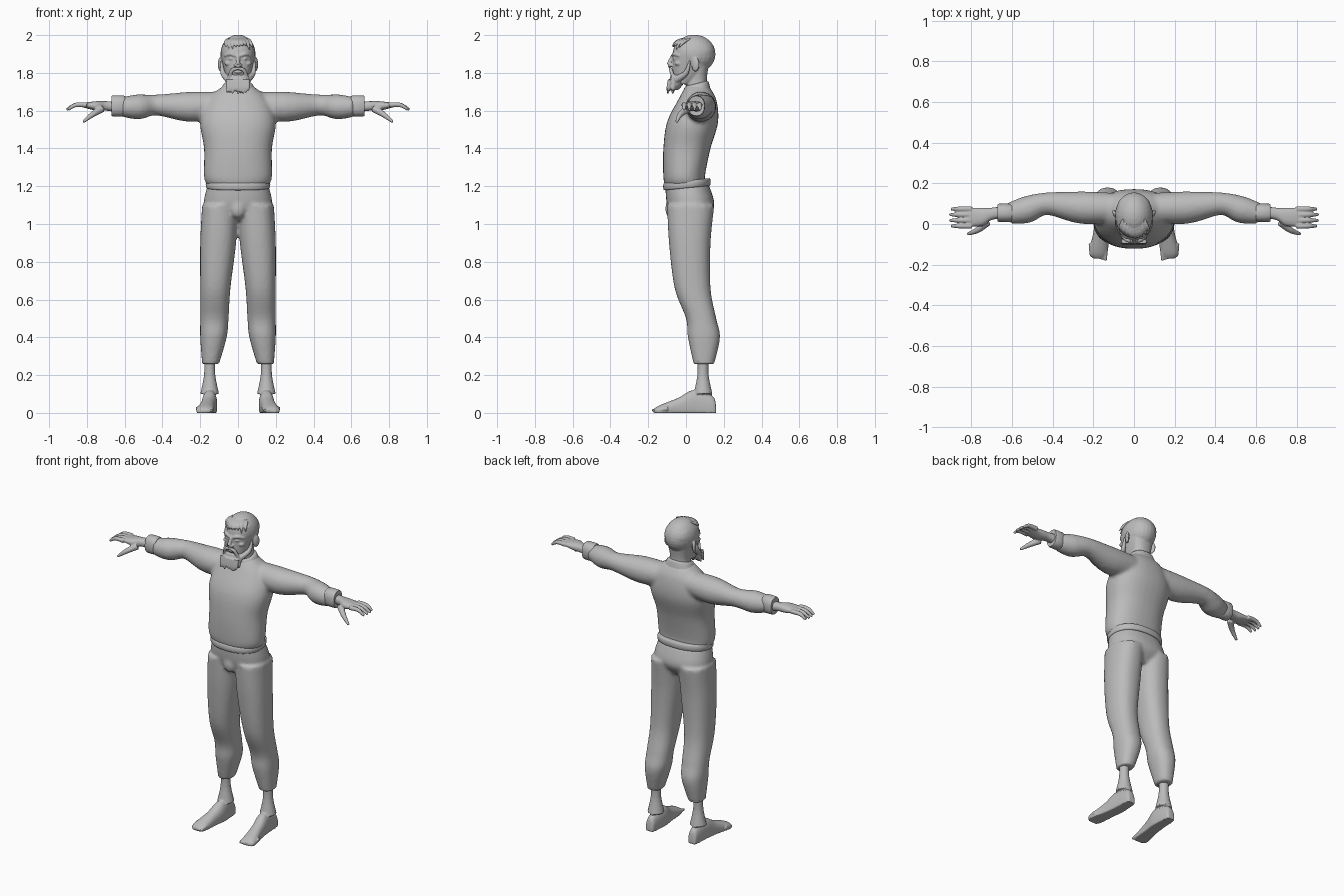
import bpy, bmesh, math, random
from mathutils import Vector, Matrix

random.seed(4)
cube = bpy.data.objects.get("Cube")
if cube:
    bpy.data.objects.remove(cube, do_unlink=True)

GREY = (.5, .5, .5, 1)
grey = bpy.data.materials.new("plain grey")
grey.use_nodes = True
grey.diffuse_color = GREY
grey.node_tree.nodes["Principled BSDF"].inputs["Base Color"].default_value = GREY


def spline(rows, steps):
    """Smooth interpolation through rows of numbers."""
    result = []
    for index in range(len(rows) - 1):
        before, start = rows[max(index - 1, 0)], rows[index]
        end, after = rows[index + 1], rows[min(index + 2, len(rows) - 1)]
        for step in range(steps):
            t = step / steps
            result.append([q + t / 2 * (r - p + t * (2*p - 5*q + 4*r - s + t * (3*q - p - 3*r + s)))
                           for p, q, r, s in zip(before, start, end, after)])
    return result + [list(rows[-1])]


def skin(bm, outlines):
    """Join rings of points into a capped tube."""
    rings = [[bm.verts.new(point) for point in outline] for outline in outlines]
    for lower, upper in zip(rings, rings[1:]):
        for i in range(len(lower)):
            bm.faces.new((lower[i - 1], lower[i], upper[i], upper[i - 1]))
    bm.faces.new(rings[0][::-1])
    bm.faces.new(rings[-1])


def circle(count):
    angles = [2 * math.pi * i / count for i in range(count)]
    return [(math.cos(angle), math.sin(angle)) for angle in angles]


def squarish(value, low, high):
    """Map a cosine onto a span, slightly squarer than an ellipse."""
    return (low + high) / 2 + (high - low) / 2 * math.copysign(abs(value) ** .87, value)


def loft(bm, axis, rows, tilt=0, steps=6):
    """Rows: position on the axis, then low and high limits on the other two axes."""
    outlines = []
    for t, a_low, a_high, b_low, b_high in spline(rows, steps):
        outline = []
        for c, s in circle(32):
            a, b = squarish(c, a_low, a_high), squarish(s, b_low, b_high)
            x, y, z = {"x": (t, a, b), "y": (a, t, b), "z": (a, b, t + tilt * b)}[axis]
            outline.append((x, y, max(z, 0)))
        outlines.append(outline)
    skin(bm, outlines)


def column(bm, rows, **options):
    """Symmetric upright loft from height, half width, front and back."""
    loft(bm, "z", [(z, -half, half, front, back) for z, half, front, back in rows], **options)


def band(bm, axis, start, end, limits, tilt=0):
    """Cuff with rounded rims."""
    rim = .006
    inner = [limit + rim * sign for limit, sign in zip(limits, (1, -1, 1, -1))]
    loft(bm, axis, [(start, *inner), (start + rim, *limits), (end - rim, *limits), (end, *inner)],
         tilt=tilt, steps=2)


def tube(bm, points, sides=16):
    """Tapered tube through points of x, y, z, radius."""
    path = spline(points, 4)
    outlines = []
    for i, (x, y, z, radius) in enumerate(path):
        ahead, behind = path[min(i + 1, len(path) - 1)], path[max(i - 1, 0)]
        turn = (Vector(ahead[:3]) - Vector(behind[:3])).to_track_quat("Z", "Y")
        outlines.append([Vector((x, y, z)) + turn @ Vector((c, s, 0)) * radius for c, s in circle(sides)])
    skin(bm, outlines)


def ball(bm, place, size, turn=0):
    matrix = Matrix.Translation(place) @ Matrix.Rotation(turn, 4, "Z") @ Matrix.Diagonal((*size, 1))
    bmesh.ops.create_uvsphere(bm, u_segments=24, v_segments=16, radius=1, matrix=matrix)


def mirror(bm):
    """Copy everything built so far to the other side."""
    copied = bmesh.ops.duplicate(bm, geom=bm.verts[:] + bm.edges[:] + bm.faces[:])["geom"]
    for item in copied:
        if isinstance(item, bmesh.types.BMVert):
            item.co.x *= -1


def finish(name, bm, voxel=None, smooth=1):
    """Make the object, blending overlapping pieces if a voxel size is given."""
    bmesh.ops.recalc_face_normals(bm, faces=bm.faces[:])
    for face in bm.faces:
        face.smooth = True
    mesh = bpy.data.meshes.new(name)
    bm.to_mesh(mesh)
    bm.free()
    mesh.materials.append(grey)
    mesh.set_sharp_from_angle(angle=math.radians(40))
    part = bpy.data.objects.new(name, mesh)
    bpy.context.scene.collection.objects.link(part)
    if voxel:
        blend = part.modifiers.new("blend", "REMESH")
        blend.mode, blend.voxel_size, blend.use_smooth_shade = "VOXEL", voxel, True
        soften = part.modifiers.new("soften", "SMOOTH")
        soften.factor, soften.iterations = .5, smooth


def pair(name, build, voxel=None):
    for side, sign in (("left", 1), ("right", -1)):
        bm = bmesh.new()
        build(bm)
        for vert in bm.verts:
            vert.co.x *= sign
        finish(side + "_" + name, bm, voxel)


CLOTH, SKIN = .011, .0045

# Sweater: sleeves blended into the body
bm = bmesh.new()
tube(bm, [(.06, .08, 1.63, .07), (.25, .08, 1.62, .08), (.43, .1, 1.63, .055),
          (.53, .07, 1.62, .066), (.62, .05, 1.62, .05)], sides=32)
mirror(bm)
column(bm, [(1.2, .16, -.11, .11), (1.25, .18, -.12, .1), (1.4, .18, -.12, .13),
            (1.54, .2, -.1, .17), (1.66, .16, -.04, .16), (1.73, .08, 0, .12)])
finish("sweater", bm, CLOTH, 4)

# Hem, collar and cuffs
bm = bmesh.new()
band(bm, "z", 1.19, 1.23, (-.17, .17, -.12, .13), tilt=.1)
finish("hem", bm)
bm = bmesh.new()
column(bm, [(1.68, .1, -.02, .13), (1.72, .08, -.01, .12), (1.73, .07, 0, .11)], tilt=.25)
finish("collar", bm)
pair("sleeve_cuff", lambda bm: band(bm, "x", .6, .67, (.01, .1, 1.57, 1.68)))
pair("trouser_cuff", lambda bm: band(bm, "z", .26, .28, (.1, .19, .04, .15)))

# Trousers
bm = bmesh.new()
loft(bm, "z", [(1.1, 0, .19, -.1, .15), (.9, .01, .2, -.09, .13), (.66, .04, .2, -.06, .13),
               (.5, .05, .2, 0, .16), (.4, .06, .2, .01, .18), (.26, .1, .19, .04, .15)])
mirror(bm)
column(bm, [(1.21, .16, -.11, .12), (1.1, .18, -.1, .15), (1.02, .12, -.06, .1)])
ball(bm, (0, -.08, 1.08), (.04, .03, .05))
finish("trousers", bm, CLOTH, 3)


# Bare feet with ankles and toes
def foot(bm):
    loft(bm, "y", [(.16, .13, .17, -.01, .03), (.14, .12, .18, -.04, .09), (.04, .11, .19, -.04, .12),
                   (-.04, .12, .2, -.03, .08), (-.14, .13, .22, -.02, .04), (-.17, .15, .2, -.01, .02)])
    tube(bm, [(.15, .09, .3, .03), (.15, .09, .2, .03), (.15, .09, .1, .05)])
    for toe in range(5):
        x, reach = .14 + toe * .018, toe * .006 - .18
        tube(bm, [(x, reach + .06, .024, .012), (x, reach, .012, .007)])


pair("foot", foot, SKIN)


# Hands: palm, four fingers and a thumb
def hand(bm):
    loft(bm, "x", [(.63, .03, .09, 1.59, 1.65), (.7, .02, .08, 1.6, 1.65),
                   (.75, -.01, .08, 1.6, 1.65), (.83, -.01, .08, 1.62, 1.64)])
    for finger in range(4):
        y, reach = finger * .028 - .01, .912 - abs(finger - 1.5) * .008
        tube(bm, [(.8, y, 1.63, .014), (.86, y, 1.63, .012), (reach, y, 1.605, .007)])
    tube(bm, [(.72, .01, 1.61, .02), (.77, -.03, 1.58, .015), (.82, -.05, 1.54, .007)])


pair("hand", hand, SKIN)

# Head with neck, ears and face
bm = bmesh.new()
ball(bm, (.094, .05, 1.845), (.01, .022, .038), turn=-.4)
tube(bm, [(.01, -.068, 1.89, .009), (.04, -.062, 1.9, .01), (.07, -.035, 1.89, .007)])
ball(bm, (.034, -.06, 1.875), (.014, .01, .008))
ball(bm, (.05, -.04, 1.85), (.022, .02, .014))
ball(bm, (.013, -.08, 1.84), (.009, .01, .008))
mirror(bm)
ball(bm, (0, .043, 1.9), (.093, .113, .102))
column(bm, [(1.74, .05, -.06, .03), (1.8, .07, -.07, .1), (1.9, .09, -.07, .15), (1.95, .08, -.06, .14)])
column(bm, [(1.68, .07, 0, .12), (1.76, .06, 0, .11), (1.84, .07, .01, .12)])
tube(bm, [(0, -.066, 1.9, .008), (0, -.09, 1.845, .012), (0, -.08, 1.834, .008)])
ball(bm, (0, -.074, 1.805), (.022, .009, .007))
finish("head", bm, SKIN)

# Beard with moustache, sideburns and ragged tips
bm = bmesh.new()
tube(bm, [(0, -.084, 1.823, .008), (.03, -.08, 1.815, .01), (.05, -.066, 1.77, .009)])
tube(bm, [(.05, -.05, 1.765, .02), (.08, 0, 1.8, .014), (.087, .02, 1.865, .005)])
mirror(bm)
column(bm, [(1.79, .05, -.08, -.02), (1.75, .06, -.09, -.01), (1.71, .045, -.09, -.04)])
for lock in range(9):
    x = (lock - 4) * .013
    for y in (-.085, -.06):
        tip = 1.684 + random.uniform(0, .02) + abs(x) * .15
        tube(bm, [(x, y, 1.765, .012), (x, y - .007, 1.72, .012), (x * 1.1, y - .012, tip, .004)], sides=6)
finish("beard", bm, SKIN)

# Swept fringe along the hairline
bm = bmesh.new()
for lock in range(9):
    x = (lock - 4) * .018
    back, tip = x * x * 7, 1.93 + random.uniform(-.012, .014)
    tube(bm, [(x * .7, back - .012, 1.982, .006), (x * .9, back - .05, 1.963, .011),
              (x + .008, back - .074, tip, .003)], sides=6)
finish("fringe", bm, SKIN)
